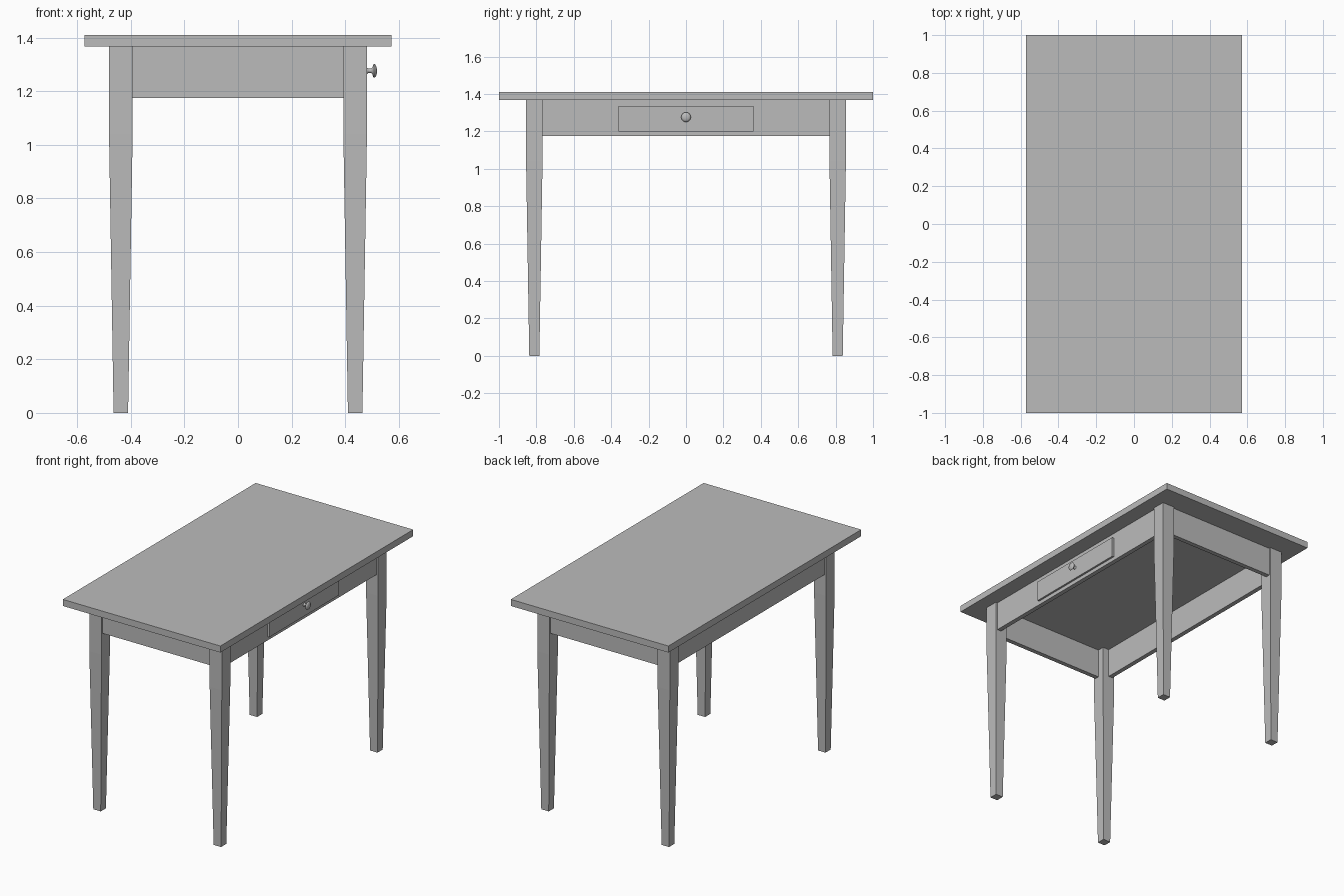
import bpy, bmesh, math
from mathutils import Matrix

cube = bpy.data.objects.get("Cube")
if cube:
    bpy.data.objects.remove(cube, do_unlink=True)

grey = bpy.data.materials.new("plain grey")
grey.use_nodes = True
COLOUR = (0.5, 0.5, 0.5, 1)
grey.diffuse_color = COLOUR
grey.node_tree.nodes["Principled BSDF"].inputs["Base Color"].default_value = COLOUR


def finish(name, bm):
    bmesh.ops.recalc_face_normals(bm, faces=bm.faces[:])
    mesh = bpy.data.meshes.new(name)
    bm.to_mesh(mesh)
    bm.free()
    mesh.materials.append(grey)
    obj = bpy.data.objects.new(name, mesh)
    bpy.context.collection.objects.link(obj)
    return obj


def box(name, lo, hi):
    bm = bmesh.new()
    size = [b - a for a, b in zip(lo, hi)]
    mid = [(a + b) / 2 for a, b in zip(lo, hi)]
    bmesh.ops.create_cube(bm, size=1, matrix=Matrix.Translation(mid) @ Matrix.Diagonal((*size, 1)))
    return finish(name, bm)


def leg(name, cx, cy):
    # square post: straight at the top, tapering to the foot
    bm = bmesh.new()
    rings = []
    for z, h in ((0, 0.027), (1.04, 0.044), (TOP_Z, 0.044)):
        rings.append([bm.verts.new((cx + sx * h, cy + sy * h, z))
                      for sx, sy in ((-1, -1), (1, -1), (1, 1), (-1, 1))])
    for a, b in zip(rings, rings[1:]):
        for i in range(4):
            j = (i + 1) % 4
            bm.faces.new((a[i], a[j], b[j], b[i]))
    bm.faces.new(rings[0])
    bm.faces.new(rings[-1])
    return finish(name, bm)


TOP_Z, APRON_Z = 1.367, 1.175
LEG_X, LEG_Y = 0.437, 0.811
OUT_X, OUT_Y, THICK = 0.468, 0.843, 0.03   # apron outer faces and thickness

# table top
box("table_top", (-0.572, -1, TOP_Z), (0.572, 1, 1.41))

# legs
for sx, side in ((1, "left"), (-1, "right")):
    for sy, end in ((-1, "front"), (1, "back")):
        leg(f"{end}_{side}_leg", sx * LEG_X, sy * LEG_Y)

# aprons between the legs
RX, RY = LEG_X - 0.04, LEG_Y - 0.04
box("left_apron", (OUT_X - THICK, -RY, APRON_Z), (OUT_X, RY, TOP_Z))
box("right_apron", (-OUT_X, -RY, APRON_Z), (THICK - OUT_X, RY, TOP_Z))
box("front_apron", (-RX, -OUT_Y, APRON_Z), (RX, THICK - OUT_Y, TOP_Z))
box("back_apron", (-RX, OUT_Y - THICK, APRON_Z), (RX, OUT_Y, TOP_Z))

# drawer front, slightly proud of the apron
box("drawer_front", (OUT_X - 0.01, -0.362, 1.2), (0.481, 0.362, 1.335))

# turned knob, its profile spun about the x axis
profile = ((0.478, 0.012), (0.483, 0.011), (0.487, 0.008), (0.496, 0.008), (0.501, 0.012),
           (0.505, 0.024), (0.508, 0.026), (0.512, 0.024), (0.516, 0.016), (0.518, 0.007))
SIDES = 24
bm = bmesh.new()
rings = [[bm.verts.new((x, r * math.cos(i * math.tau / SIDES), 1.276 + r * math.sin(i * math.tau / SIDES)))
          for i in range(SIDES)] for x, r in profile]
for a, b in zip(rings, rings[1:]):
    for i in range(SIDES):
        j = (i + 1) % SIDES
        bm.faces.new((a[i], a[j], b[j], b[i]))
bm.faces.new(rings[0])
bm.faces.new(rings[-1])
knob = finish("drawer_knob", bm)
bpy.context.view_layer.objects.active = knob
knob.select_set(True)
bpy.ops.object.shade_smooth_by_angle(angle=math.radians(50))
